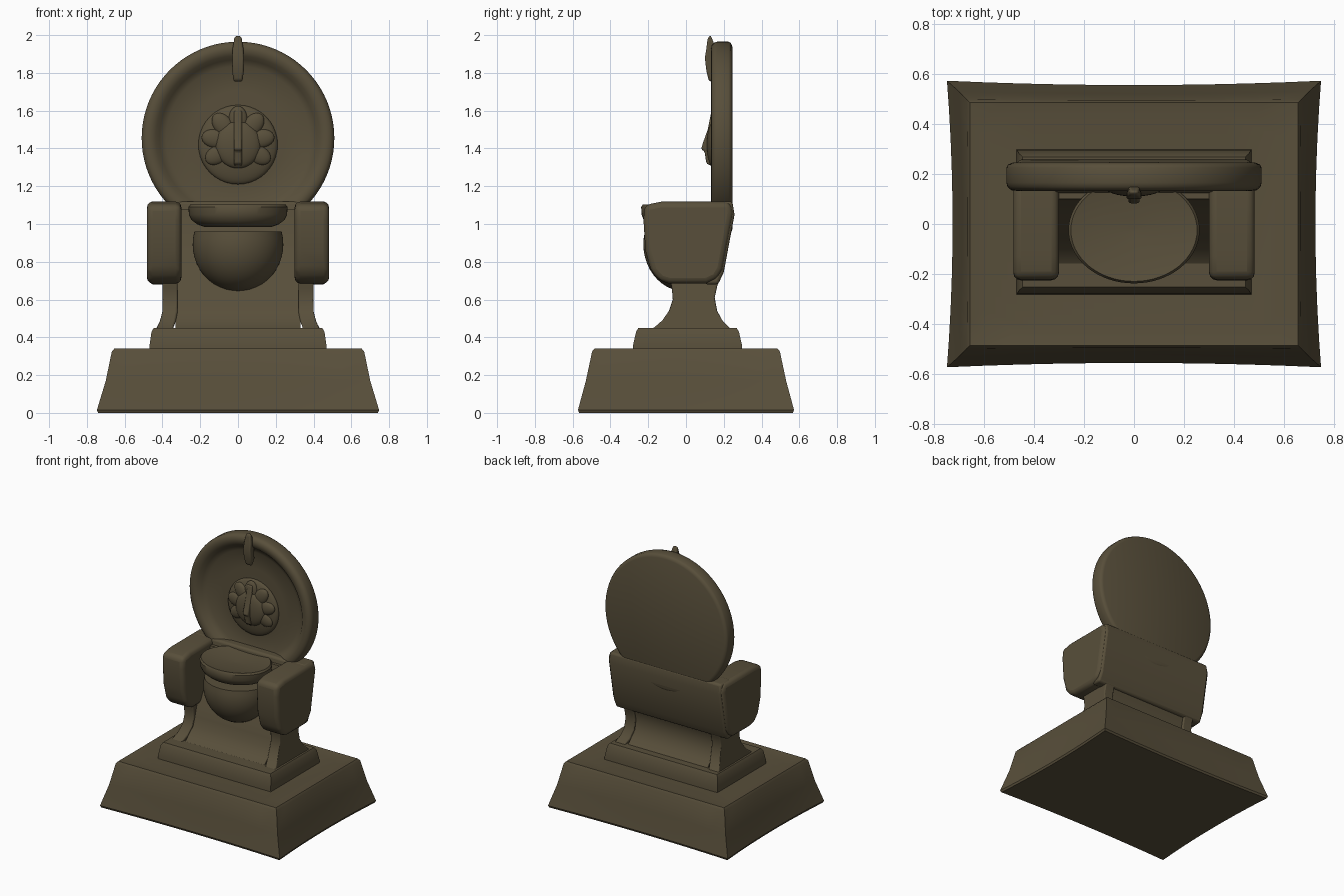
import bpy, bmesh, math
from mathutils import Matrix

old = bpy.data.objects.get("Cube")
if old:
    bpy.data.objects.remove(old, do_unlink=True)

bronze = bpy.data.materials.new("dark_bronze")
COLOR = (0.098, 0.078, 0.043, 1)
bronze.diffuse_color = COLOR
bronze.use_nodes = True
bronze.node_tree.nodes["Principled BSDF"].inputs["Base Color"].default_value = COLOR


def finish(name, bm, bevel=0.0, segments=3, angle=35):
    bmesh.ops.recalc_face_normals(bm, faces=bm.faces)
    me = bpy.data.meshes.new(name)
    bm.to_mesh(me)
    bm.free()
    me.materials.append(bronze)
    ob = bpy.data.objects.new(name, me)
    bpy.context.collection.objects.link(ob)
    if bevel:
        mod = ob.modifiers.new("bevel", "BEVEL")
        mod.width, mod.segments = bevel, segments
        mod.limit_method, mod.angle_limit = "ANGLE", math.radians(25)
    bpy.ops.object.select_all(action="DESELECT")
    ob.select_set(True)
    bpy.context.view_layer.objects.active = ob
    bpy.ops.object.shade_smooth_by_angle(angle=math.radians(angle))
    return ob


def loft(bm, rings):
    """Skin closed rings of points and cap both ends."""
    rows = [[bm.verts.new(p) for p in ring] for ring in rings]
    n = len(rows[0])
    for a, b in zip(rows, rows[1:]):
        for i in range(n):
            j = (i + 1) % n
            bm.faces.new((a[i], a[j], b[j], b[i]))
    bm.faces.new(rows[0])
    bm.faces.new(rows[-1])


def rect_ring(hx, hy, z, bow=0.0, cy=0.0, n=10):
    """Rectangle whose sides bow inward between the corners."""
    pts = []
    for k in range(4):
        for i in range(n):
            t = -1 + 2 * i / n
            d = 1 - bow * (1 - t * t)
            u, v = [(t, -d), (d, t), (-t, d), (-d, -t)][k]
            pts.append((u * hx, cy + v * hy, z))
    return pts


def tiers(name, levels, cy=0.0, bevel=0.0):
    bm = bmesh.new()
    loft(bm, [rect_ring(hx, hy, z, bow, cy) for hx, hy, z, bow in levels])
    return finish(name, bm, bevel)


def slab(name, profile, x0, x1, bevel=0.0, flare=None):
    """Extrude a (y, z) side profile along x."""
    bm = bmesh.new()
    loft(bm, [[(x, y, z) for y, z in profile] for x in (x0, x1)])
    if flare:
        for v in bm.verts:
            v.co.x *= flare(v.co.z)
    return finish(name, bm, bevel)


def lathe(name, profile, matrix, steps=64, angle=35):
    """Spin an (r, h) profile and place it."""
    bm = bmesh.new()
    loft(bm, [[(r * math.cos(2 * math.pi * i / steps), r * math.sin(2 * math.pi * i / steps), h)
               for i in range(steps)] for r, h in profile])
    bmesh.ops.transform(bm, matrix=matrix, verts=bm.verts)
    return finish(name, bm, angle=angle)


def ellipsoid(name, loc, size, tilt=0.0):
    bm = bmesh.new()
    m = Matrix.Translation(loc) @ Matrix.Rotation(tilt, 4, "Y") @ Matrix.Diagonal((*size, 1))
    bmesh.ops.create_uvsphere(bm, u_segments=32, v_segments=20, radius=1, matrix=m)
    return finish(name, bm, angle=80)


# Flared base with a shallow dished top
tiers("base", [(0.74, 0.565, 0.0, 0.03), (0.747, 0.572, 0.015, 0.03), (0.70, 0.53, 0.17, 0.02),
               (0.668, 0.497, 0.325, 0.005), (0.655, 0.485, 0.34, 0), (0.60, 0.43, 0.332, 0)])

# Stepped plinth
tiers("plinth", [(0.47, 0.29, 0.32, 0), (0.468, 0.288, 0.36, 0), (0.458, 0.272, 0.43, 0),
                 (0.445, 0.26, 0.45, 0)], cy=0.008)

# Waisted pedestal: end columns framing an inset centre panel
front = [(-0.19, 0.44), (-0.165, 0.455), (-0.125, 0.49), (-0.09, 0.54), (-0.07, 0.60),
         (-0.075, 0.66), (-0.09, 0.74)]
back = [(0.19, 0.74), (0.165, 0.67), (0.152, 0.61), (0.165, 0.54), (0.195, 0.485), (0.24, 0.44)]


def column_flare(z):
    return 1 + 0.09 * max(0, (0.58 - z) / 0.14) ** 2


for side, s in (("left", 1), ("right", -1)):
    slab(side + "_column", front + back, s * 0.32, s * 0.40, 0.008, column_flare)
panel_front = [(y + 0.015, z) for y, z in front[:5]] + [(-0.03, 0.68), (0.03, 0.80), (0.08, 0.95), (0.10, 1.08)]
panel_back = [(0.20, 1.08)] + [(y - 0.015, z) for y, z in back]
slab("centre_panel", panel_front + panel_back, -0.33, 0.33)

# Back block of the seat
slab("back_block", [(0.10, 0.68), (0.17, 0.68), (0.20, 0.745), (0.257, 1.05), (0.245, 1.12),
                    (0.13, 1.12), (0.10, 0.95)], -0.465, 0.465, 0.015)

# Rounded armrests
arm = [(-0.22, 1.10), (-0.225, 1.02), (-0.215, 0.86), (-0.185, 0.75), (-0.14, 0.70), (-0.09, 0.685),
       (0.11, 0.685), (0.165, 0.71), (0.195, 0.76), (0.25, 1.06), (0.235, 1.118), (-0.13, 1.118)]
for side, s in (("left", 1), ("right", -1)):
    slab(side + "_armrest", arm, s * 0.30, s * 0.482, 0.03)

# Bowl seat and its cushion
bowl = [(0.24 * math.sin(a), -0.25 * math.cos(a)) for a in [0.02 + i * 0.14 for i in range(14)]]
lathe("bowl", bowl, Matrix.Translation((0, -0.005, 0.893)) @ Matrix.Diagonal((1, 0.92, 1, 1)))
cushion = [(0.18, 0.985), (0.215, 0.998), (0.245, 1.02), (0.26, 1.05), (0.262, 1.09),
           (0.252, 1.103), (0.235, 1.10), (0.15, 1.088), (0.01, 1.08)]
lathe("cushion", cushion, Matrix.Translation((0, -0.025, 0)) @ Matrix.Diagonal((1, 0.81, 1, 1)))

# Round dished backrest, spun about the front-back axis
face_front = Matrix.Translation((0, 0, 1.455)) @ Matrix.Rotation(math.pi / 2, 4, "X")
dish = [(0.01, -0.18), (0.25, -0.19), (0.38, -0.185), (0.415, -0.165), (0.435, -0.142), (0.465, -0.132),
        (0.49, -0.135), (0.505, -0.148), (0.51, -0.165), (0.51, -0.225), (0.503, -0.238),
        (0.485, -0.245), (0.01, -0.247)]
lathe("backrest", dish, face_front, 80, 50)

# Carved boss: mane, face and ridge of the muzzle
ellipsoid("boss_mound", (0, 0.185, 1.42), (0.21, 0.045, 0.21))
for i in range(7):
    a = math.radians(-120 + 40 * i)
    ellipsoid("mane_lock", (0.12 * math.sin(a), 0.16, 1.43 + 0.12 * math.cos(a)), (0.05, 0.025, 0.075), a)
ellipsoid("boss_face", (0, 0.15, 1.42), (0.12, 0.04, 0.125))
slab("muzzle_ridge", [(0.135, 1.60), (0.115, 1.50), (0.09, 1.43), (0.08, 1.395), (0.098, 1.385),
                      (0.108, 1.32), (0.15, 1.30), (0.16, 1.60)], -0.022, 0.022, 0.015)

# Crest finial on the rim
slab("crest", [(0.13, 2.0), (0.115, 1.985), (0.108, 1.93), (0.10, 1.88), (0.108, 1.81), (0.12, 1.76),
               (0.14, 1.75), (0.16, 1.80), (0.155, 1.94)], -0.034, 0.034, 0.012,
     lambda z: 0.35 + 0.65 * math.sin(math.pi * min(1, max(0, (z - 1.70) / 0.32))))
